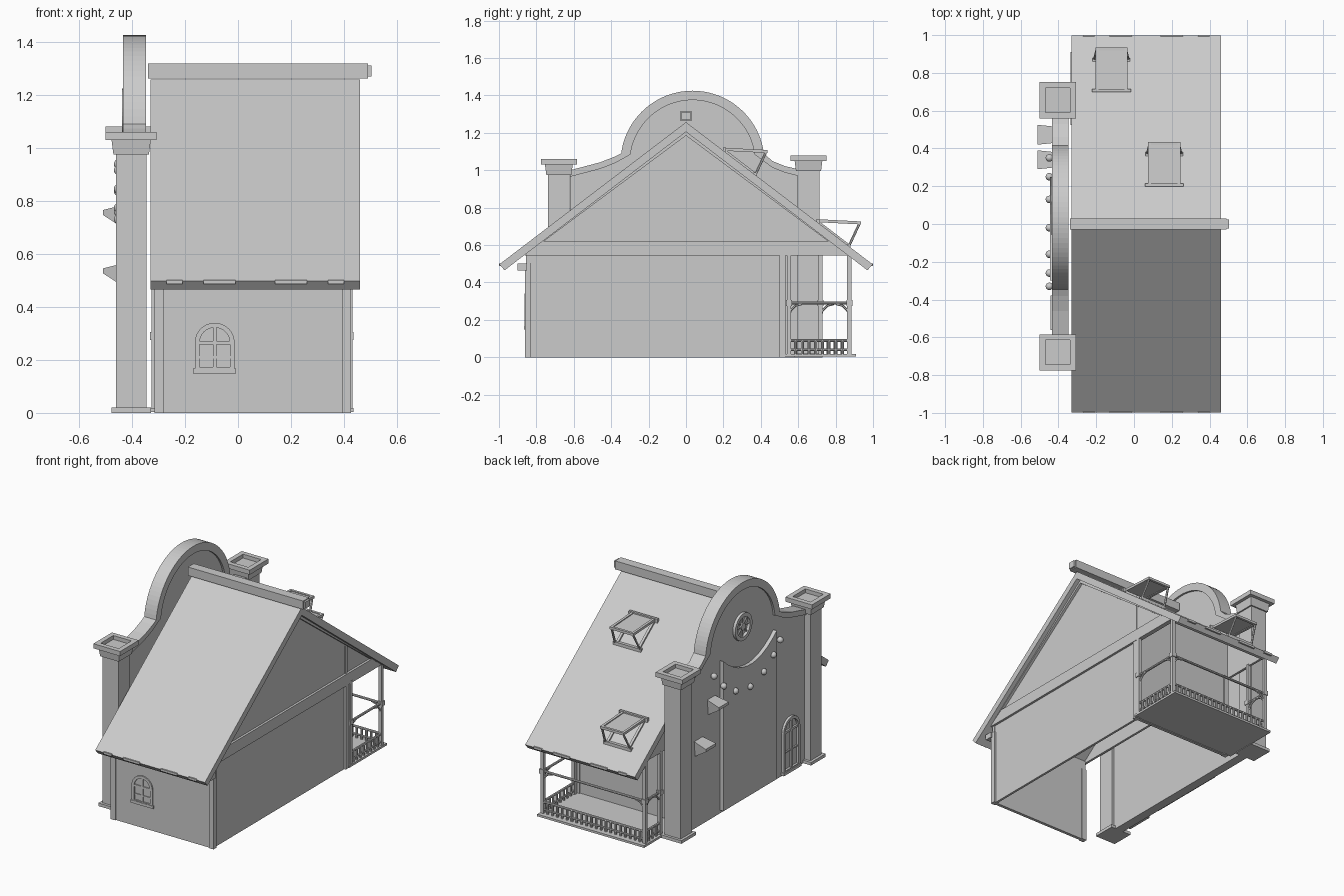
import bpy, bmesh, math
from mathutils import Vector

if "Cube" in bpy.data.objects:
    bpy.data.objects.remove(bpy.data.objects["Cube"])

grey = bpy.data.materials.new("clay grey")
grey.diffuse_color = (0.6, 0.6, 0.6, 1)
grey.use_nodes = True
grey.node_tree.nodes["Principled BSDF"].inputs["Base Color"].default_value = grey.diffuse_color


def finish(name, bm, smooth=False):
    bmesh.ops.recalc_face_normals(bm, faces=bm.faces)
    me = bpy.data.meshes.new(name)
    for f in bm.faces:
        f.smooth = smooth
    bm.to_mesh(me)
    bm.free()
    me.materials.append(grey)
    ob = bpy.data.objects.new(name, me)
    bpy.context.collection.objects.link(ob)
    return ob


def at(axis, d, u, v):
    return (d, u, v) if axis == 'x' else (u, d, v)


def prism(name, pts, axis, a, b):
    """Extrude a 2D outline (u, z) along an axis from a to b."""
    bm = bmesh.new()
    lo = [bm.verts.new(at(axis, a, *p)) for p in pts]
    hi = [bm.verts.new(at(axis, b, *p)) for p in pts]
    bm.faces.new(lo)
    bm.faces.new(hi)
    for i in range(len(pts)):
        j = (i + 1) % len(pts)
        bm.faces.new((lo[i], lo[j], hi[j], hi[i]))
    return finish(name, bm)


def ring(name, outer, inner, axis, a, b):
    """Extruded frame between two outlines with equal point counts."""
    bm = bmesh.new()
    loops = [[bm.verts.new(at(axis, d, *p)) for p in pts]
             for d, pts in ((a, outer), (b, outer), (b, inner), (a, inner))]
    n = len(outer)
    for k in range(4):
        p, q = loops[k], loops[(k + 1) % 4]
        for i in range(n):
            j = (i + 1) % n
            bm.faces.new((p[i], p[j], q[j], q[i]))
    return finish(name, bm)


def box(name, x0, x1, y0, y1, z0, z1):
    return prism(name, [(x0, z0), (x1, z0), (x1, z1), (x0, z1)], 'y', y0, y1)


def beam(name, p, q, r, sides=8):
    """Straight round bar between two points."""
    p, q = Vector(p), Vector(q)
    bm = bmesh.new()
    bmesh.ops.create_cone(bm, cap_ends=True, segments=sides, radius1=r, radius2=r, depth=(q - p).length)
    rot = (q - p).to_track_quat('Z', 'Y').to_matrix()
    for v in bm.verts:
        v.co = rot @ v.co + (p + q) / 2
    return finish(name, bm)


def arc(cu, cv, r, a0, a1, n):
    return [(cu + r * math.cos(math.radians(a0 + (a1 - a0) * i / n)),
             cv + r * math.sin(math.radians(a0 + (a1 - a0) * i / n))) for i in range(n + 1)]


def arched_window(name, axis, wall, out, cu, half, z0, top):
    """Arched frame with muntins and a sill, standing out from a wall."""
    spring = top - half
    t = 0.018

    def outline(h, base):
        return [(cu - h, base), (cu + h, base)] + arc(cu, spring, h, 0, 180, 16)
    ring(name + "_frame", outline(half, z0), outline(half - t, z0 + t), axis, wall, wall + out)
    def bar(part, u0, u1, v0, v1, d):
        prism(name + part, [(u0, v0), (u1, v0), (u1, v1), (u0, v1)], axis, wall, wall + out * d)
    h = half - t
    bar("_mullion", cu - .007, cu + .007, z0, top - t, .8)
    bar("_transom", cu - h, cu + h, spring - .007, spring + .007, .8)
    bar("_glazing_bar", cu - h, cu + h, (z0 + spring) / 2 - .004, (z0 + spring) / 2 + .004, .6)
    bar("_sill", cu - half - .006, cu + half + .006, z0 - .006, z0 + .012, 1.4)


# House walls (open underneath)
box("front_wall", -.31, .42, -.855, -.835, 0, .56)
box("back_wall", -.31, .42, .505, .525, 0, .8)
box("right_wall", .40, .415, -.855, .525, 0, .56)
for x0, x1 in ((-.315, -.28), (.395, .427)):
    box("front_corner_post", x0, x1, -.862, -.83, 0, .5)
    box("back_corner_post", x0, x1, .50, .532, 0, .56)
box("front_eave_board", -.325, .437, -.90, -.85, .465, .50)

# Gable ends
SL = 0.764
for x0, x1 in ((-.325, -.31), (.40, .415)):
    prism("gable_panel", [(-.86, .55), (.88, .55), (0, 1.21)], 'x', x0, x1)
prism("gable_beam", [(-.86, .545), (.88, .545), (.80, .62), (-.80, .62)], 'x', .40, .43)
for s in (-1, 1):
    prism("gable_rake_trim", [(0, 1.215), (s * .93, 1.215 - SL * .93), (s * .76, .62), (0, 1.185)],
          'x', .41, .432)

# Roof slabs and ridge
for s, nm in ((-1, "front_roof"), (1, "back_roof")):
    prism(nm, [(0, 1.257), (s * .998, .497), (s * .97, .465), (0, 1.205)], 'x', -.33, .46)
    for x0, x1 in ((-.27, -.21), (-.13, -.01), (.14, .26), (.34, .40)):
        box("eave_clip", x0, x1, s * .985, s * 1.0, .487, .502)
box("ridge_beam", -.34, .49, -.03, .03, 1.262, 1.317)
box("ridge_end", .49, .503, -.023, .023, 1.268, 1.311)

# Propped open roof hatches
for cx, y0 in ((.16, .2), (-.12, .7)):
    zr = 1.257 - SL * y0
    y1, z1 = y0 + .235, zr - .012
    h = .085
    prism("hatch_glass", [(y0, zr + .004), (y1, z1 + .004), (y1, z1 + .01), (y0, zr + .01)],
          'x', cx - h + .01, cx + h - .01)
    for s in (-1, 1):
        a, b = sorted((cx + s * h, cx + s * (h - .016)))
        prism("hatch_side_rail", [(y0, zr), (y1, z1), (y1, z1 + .016), (y0, zr + .016)], 'x', a, b)
        ys = y0 + .17
        foot = (cx + s * (h + .006), ys, 1.257 - SL * ys)
        beam("hatch_strut", (cx + s * (h - .008), y1 - .01, z1), foot, .007, 6)
        prism("hatch_roof_rail", [(y0, zr), (ys, foot[2]), (ys, foot[2] + .014), (y0, zr + .014)], 'x', a, b)
    box("hatch_end_rail", cx - h, cx + h, y1 - .016, y1, z1, z1 + .016)
    box("hatch_hinge_bar", cx - .103, cx + .103, y0 - .002, y0 + .014, zr - .008, zr + .018)
    zs = 1.257 - SL * (y0 + .17)
    box("hatch_sill", cx - .1, cx + .1, y0 + .16, y0 + .18, zs - .006, zs + .014)

# Curved parapet facade on the left side
CY, CZ = .035, 1.04


def crest(r, drop):
    left = [(.62, 1.0 - drop), (.53, 1.022 - drop), (.46, 1.05 - drop)]
    right = [(-.38, 1.073 - drop), (-.46, 1.042 - drop), (-.62, 1.0 - drop)]
    return left + arc(CY, CZ, r, 7.5, 172.5, 40) + right


prism("facade_wall", [(-.62, 0), (.60, 0)] + crest(.375, .005), 'x', -.42, -.36)
prism("facade_rim", crest(.385, 0) + crest(.335, .035)[::-1], 'x', -.433, -.347)

# Pillars with recessed caps
for cy, dz in ((-.68, 0), (.655, .02)):
    prof = [(.075, 0), (.075, .02), (.058, .02), (.058, .975 + dz), (.067, .975 + dz), (.074, 1.03 + dz),
            (.096, 1.03 + dz), (.096, 1.06 + dz), (.065, 1.06 + dz), (.065, 1.035 + dz)]
    bm = bmesh.new()
    rows = [[bm.verts.new((-.403 + sx * h, cy + sy * h, z)) for sx, sy in ((-1, -1), (1, -1), (1, 1), (-1, 1))]
            for h, z in prof]
    for p, q in zip(rows, rows[1:]):
        for i in range(4):
            j = (i + 1) % 4
            bm.faces.new((p[i], p[j], q[j], q[i]))
    bm.faces.new(rows[0])
    bm.faces.new(rows[-1])
    finish("pillar", bm)

# Front panel with scooped top, and string of round lamps
scoop = [(y / 100, .87 + 1.6 * (y / 100 + .03) ** 2) for y in range(25, -31, -5)]
prism("facade_panel", [(-.30, .02), (.25, .02)] + scoop, 'x', -.445, -.415)
for y in (.35, .25, .13, -.02, -.16, -.26, -.33):
    bm = bmesh.new()
    bmesh.ops.create_uvsphere(bm, u_segments=16, v_segments=10, radius=.02)
    bmesh.ops.translate(bm, verts=bm.verts, vec=(-.448, y, .73 + 1.7 * y * y))
    finish("round_lamp", bm, True)

# Round window in the arch
WY, WZ = .03, 1.135
ring("round_window_frame", arc(WY, WZ, .088, 0, 350, 35), arc(WY, WZ, .064, 0, 350, 35), 'x', -.438, -.415)
prism("round_window_hub", arc(WY, WZ, .022, 0, 345, 23), 'x', -.436, -.415)
for k in range(4):
    c, s = math.cos(k * math.pi / 4), math.sin(k * math.pi / 4)
    beam("round_window_spoke", (-.425, WY - .07 * c, WZ - .07 * s), (-.425, WY + .07 * c, WZ + .07 * s), .006, 6)

# Small hoods on the facade
for y0, y1, z in ((.29, .39, .785), (.42, .525, .565)):
    bm = bmesh.new()
    a = [bm.verts.new(p) for p in ((-.51, y0, z - .02), (-.51, y1, z - .02), (-.51, y1, z - .038), (-.51, y0, z - .038))]
    b = [bm.verts.new(p) for p in ((-.415, y0 + .01, z + .004), (-.415, y1 - .01, z + .004),
                                   (-.415, y1 - .02, z - .1), (-.415, y0 + .02, z - .1))]
    bm.faces.new(a)
    bm.faces.new(b)
    for i in range(4):
        j = (i + 1) % 4
        bm.faces.new((a[i], a[j], b[j], b[i]))
    finish("facade_hood", bm)

# Arched openings
arched_window("front_window", 'y', -.855, -.008, -.088, .075, .155, .34)
arched_window("facade_door", 'x', -.42, -.015, -.47, .085, .012, .36)

# Porch deck, posts, rails, balusters
box("porch_deck", -.335, .435, .525, .91, .004, .018)
box("porch_top_beam", -.32, .43, .865, .885, .53, .55)
corners = [(.42, .55), (.42, .873), (-.315, .873), (-.315, .72)]
for x, y in corners:
    box("porch_post", x - .011, x + .011, y - .011, y + .011, .01, .56)
    box("post_collar", x - .016, x + .016, y - .016, y + .016, .275, .305)
for (xa, ya), (xb, yb) in zip(corners, corners[1:]):
    p, q = Vector((xa, ya, 0)), Vector((xb, yb, 0))
    length = (q - p).length
    d = (q - p) / length
    for z, r in ((.04, .007), (.09, .008), (.29, .008)):
        beam("porch_rail", p + Vector((0, 0, z)), q + Vector((0, 0, z)), r)
    n = max(2, round(length / .035))
    for i in range(1, n):
        m = p.lerp(q, i / n)
        beam("baluster", m + Vector((0, 0, .018)), m + Vector((0, 0, .09)), .008, 8)
    for o, e in ((p, d), (q, -d)):
        pts = [o + e * (.07 * (1 - math.cos(t))) + Vector((0, 0, .215 + .07 * math.sin(t)))
               for t in (0, math.pi / 6, math.pi / 3, math.pi / 2)]
        for u, v in zip(pts, pts[1:]):
            beam("porch_arch_brace", u, v, .006, 6)
